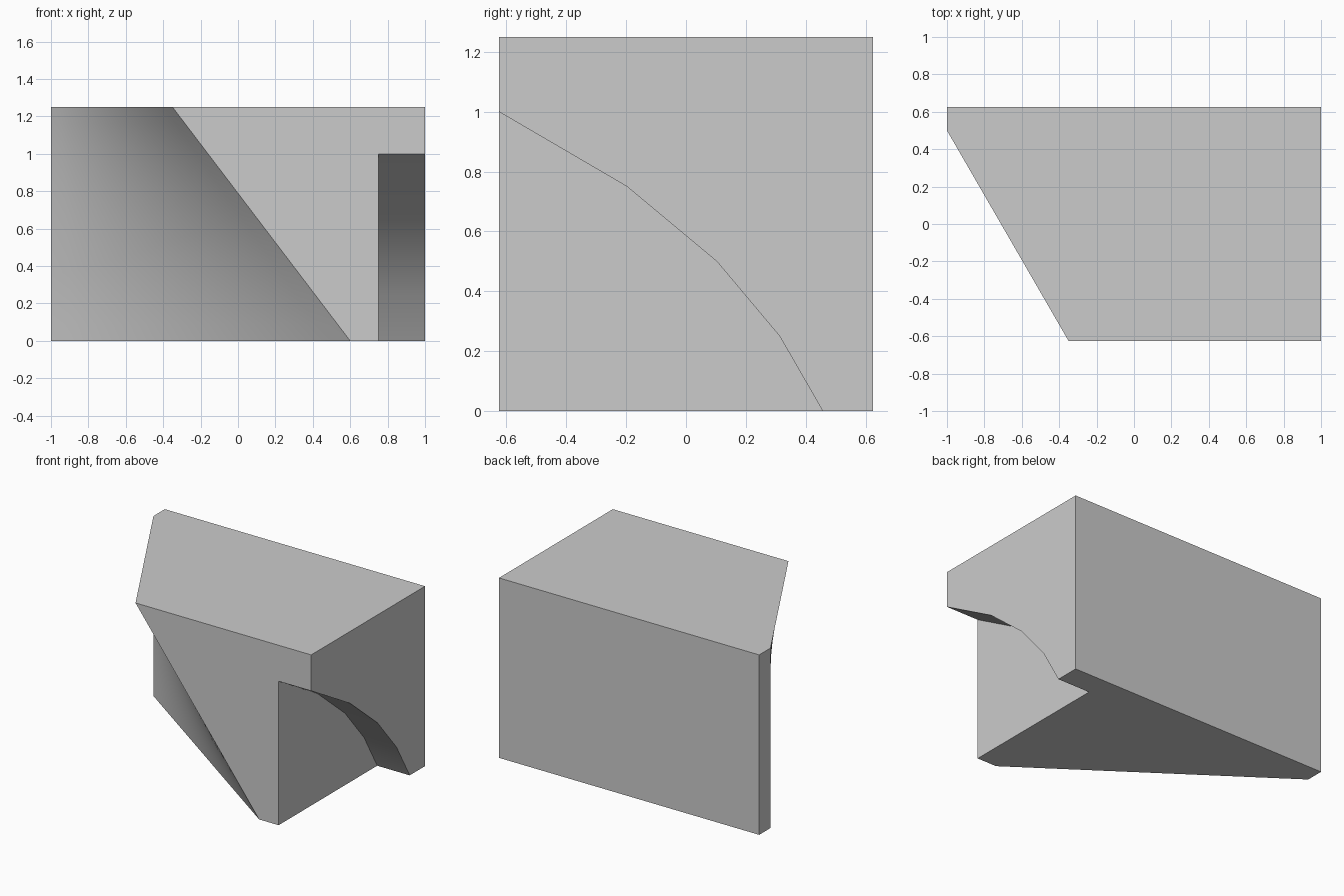
import bpy, bmesh, math
from mathutils import Vector

cube = bpy.data.objects.get("Cube")
if cube:
    bpy.data.objects.remove(cube, do_unlink=True)

# Main dimensions
HALF, DEPTH, TOP, STEPS = 1.0, 0.625, 1.25, 14
NOTCH_X = 0.75
ARC = [(-DEPTH, 1.0), (-0.197, 0.75), (0.103, 0.5), (0.313, 0.25), (0.457, 0.0)]

# Plain grey surface
grey = bpy.data.materials.new("plain_grey")
grey.use_nodes = True
colour = (0.6, 0.6, 0.6, 1)
grey.diffuse_color = colour
grey.node_tree.nodes["Principled BSDF"].inputs["Base Color"].default_value = colour

bm = bmesh.new()


def vert(x, y, z):
    return bm.verts.new((x, y, z))


def strips(rows):
    """Join neighbouring rows of vertices with quads."""
    for a, b in zip(rows, rows[1:]):
        for i in range(len(a) - 1):
            bm.faces.new((a[i], a[i + 1], b[i + 1], b[i]))


# Twisted side: straight rulings from the slanted front edge to an upright edge
twist = []
for i in range(STEPS + 1):
    t = i / STEPS
    start = Vector((0.6, -DEPTH, 0)).lerp(Vector((-0.35, -DEPTH, TOP)), t)
    end = Vector((-HALF, 0.5, TOP * t))
    twist.append([bm.verts.new(start.lerp(end, j / STEPS)) for j in range(STEPS + 1)])
strips(twist)

# Curved ceiling of the notch
inner = [vert(NOTCH_X, y, z) for y, z in ARC]
outer = [vert(HALF, y, z) for y, z in ARC]
strips([inner, outer])

# Remaining corners
back_low_a, back_low_b = vert(-HALF, DEPTH, 0), vert(HALF, DEPTH, 0)
back_top_a, back_top_b = vert(-HALF, DEPTH, TOP), vert(HALF, DEPTH, TOP)
front_top = vert(HALF, -DEPTH, TOP)
notch_foot = vert(NOTCH_X, -DEPTH, 0)

slant = [row[0] for row in twist]
upright = [row[-1] for row in twist]

# Flat sides: top, bottom, front, end strip, back, notch wall, notched end
for side in (
    twist[-1] + [back_top_a, back_top_b, front_top],
    twist[0] + [back_low_a, back_low_b, outer[-1], inner[-1], notch_foot],
    slant + [front_top, outer[0], inner[0], notch_foot],
    upright + [back_top_a, back_low_a],
    [back_low_a, back_low_b, back_top_b, back_top_a],
    inner + [notch_foot],
    outer + [back_low_b, back_top_b, front_top],
):
    bm.faces.new(side)

bmesh.ops.recalc_face_normals(bm, faces=bm.faces[:])
mesh = bpy.data.meshes.new("notched_block")
bm.to_mesh(mesh)
bm.free()
mesh.materials.append(grey)

block = bpy.data.objects.new("notched_block", mesh)
bpy.context.collection.objects.link(block)
bpy.ops.object.select_all(action='DESELECT')
block.select_set(True)
bpy.context.view_layer.objects.active = block
bpy.ops.object.shade_smooth_by_angle(angle=math.radians(20))
